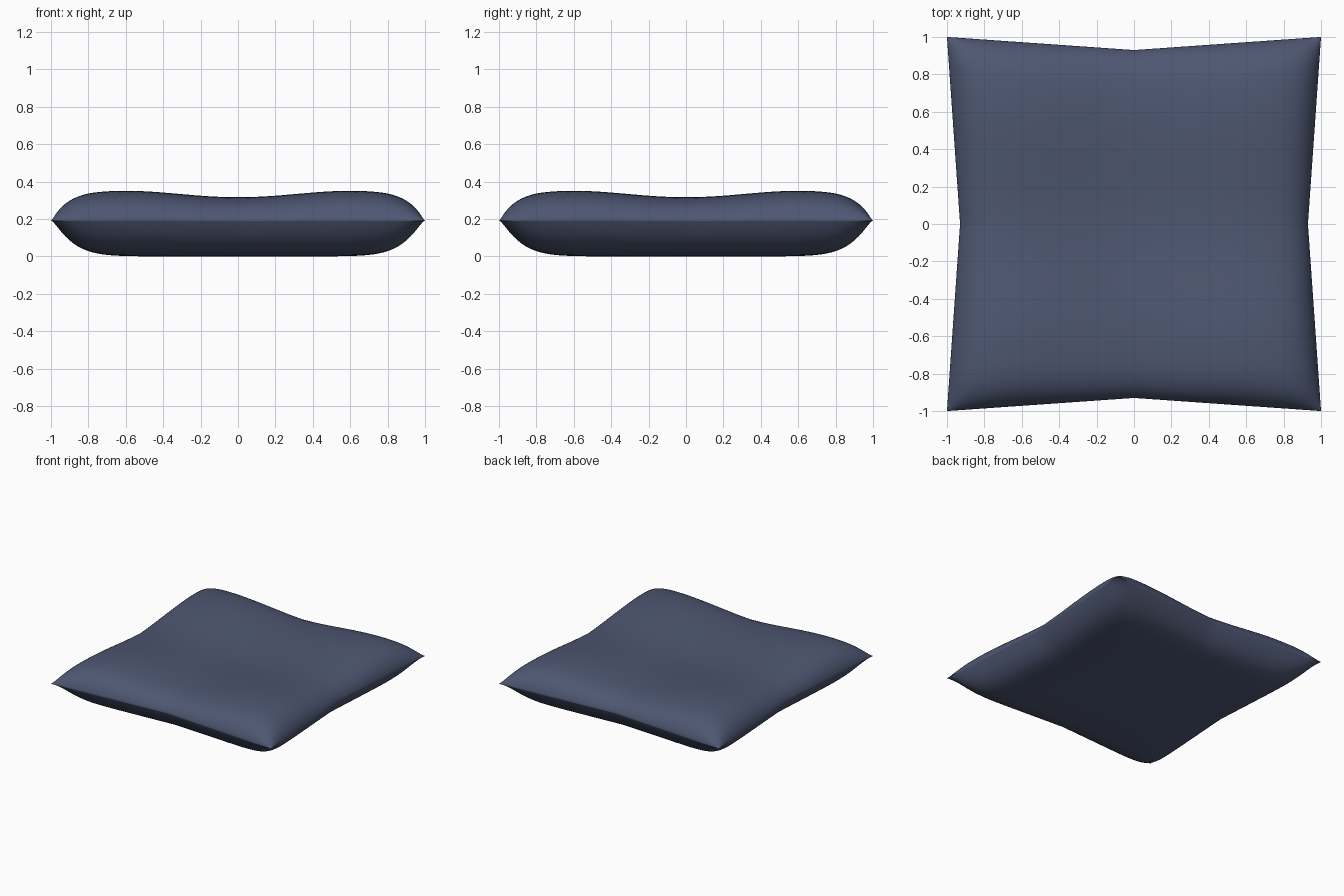
import bpy, bmesh, math

if "Cube" in bpy.data.objects:
    bpy.data.objects.remove(bpy.data.objects["Cube"])

N = 64            # grid steps per side
SEAM = 0.19       # height of the seam
PINCH = 0.07      # how far each side is drawn in at its middle

fabric = bpy.data.materials.new("slate blue fabric")
fabric.diffuse_color = (0.075, 0.095, 0.168, 1)
fabric.use_nodes = True
fabric.node_tree.nodes["Principled BSDF"].inputs["Base Color"].default_value = fabric.diffuse_color


def edge(u, q):
    """Puffed falloff towards the seam."""
    return max(0.0, 1 - abs(u) ** 10) ** q


def dip(u):
    """Soft sag across the middle of the top."""
    return 0.89 - 0.11 * math.cos(math.pi * min(abs(u) / 0.65, 1))


def top(u, v):
    return SEAM + 0.163 * edge(u, 0.7) * edge(v, 0.7) * dip(u) * dip(v)


def bottom(u, v):
    return SEAM - SEAM * edge(u, 1) * edge(v, 1)


# cushion: two puffed panels joined along the pinched seam
bm = bmesh.new()
params = [math.sin(math.pi / 2 * (2 * i / N - 1)) for i in range(N + 1)]
for height, is_top in ((top, True), (bottom, False)):
    rows = [[bm.verts.new((u * (1 - PINCH * (1 - abs(v))),
                           v * (1 - PINCH * (1 - abs(u))),
                           height(u, v))) for u in params] for v in params]
    for j in range(N):
        for i in range(N):
            quad = [rows[j][i], rows[j][i + 1], rows[j + 1][i + 1], rows[j + 1][i]]
            bm.faces.new(quad if is_top else quad[::-1])
seam = [v for v in bm.verts if v.is_boundary]
bmesh.ops.remove_doubles(bm, verts=seam, dist=1e-5)
for f in bm.faces:
    f.smooth = True

mesh = bpy.data.meshes.new("cushion")
bm.to_mesh(mesh)
bm.free()
mesh.materials.append(fabric)
cushion = bpy.data.objects.new("cushion", mesh)
bpy.context.collection.objects.link(cushion)
